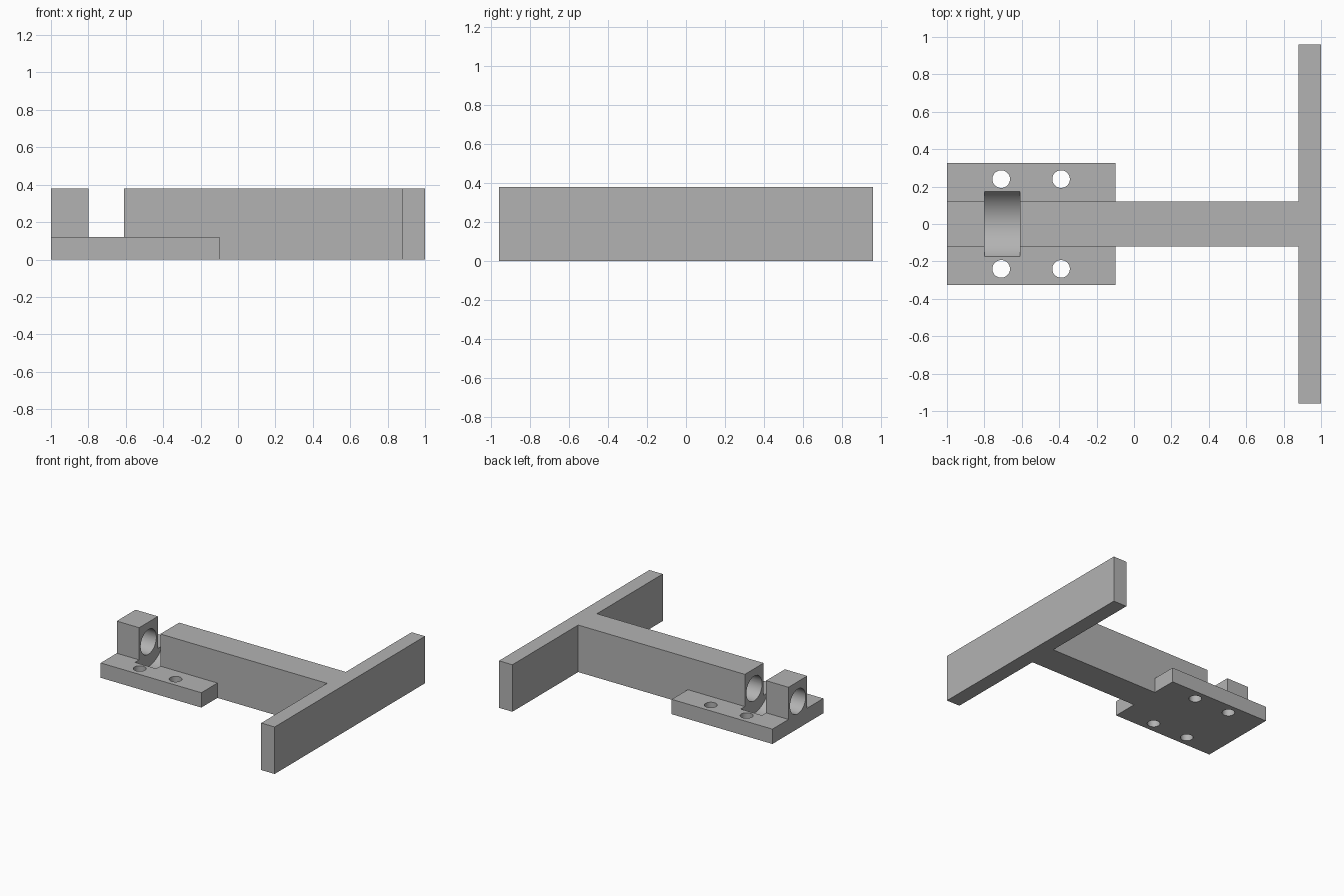
import bpy, math

if "Cube" in bpy.data.objects:
    bpy.data.objects.remove(bpy.data.objects["Cube"])

grey = bpy.data.materials.new("plain grey")
grey.diffuse_color = (0.45, 0.45, 0.45, 1)
grey.use_nodes = True
grey.node_tree.nodes["Principled BSDF"].inputs["Base Color"].default_value = grey.diffuse_color


def box(name, x0, x1, y0, y1, z0, z1):
    bpy.ops.mesh.primitive_cube_add(size=1, location=((x0 + x1) / 2, (y0 + y1) / 2, (z0 + z1) / 2))
    ob = bpy.context.object
    ob.name = name
    ob.scale = (x1 - x0, y1 - y0, z1 - z0)
    bpy.ops.object.transform_apply(location=True, rotation=False, scale=True)
    ob.data.materials.append(grey)
    return ob


def cylinder(name, r, length, loc, along_x=False):
    bpy.ops.mesh.primitive_cylinder_add(vertices=64, radius=r, depth=length, location=loc,
                                        rotation=(0, math.pi / 2 if along_x else 0, 0))
    ob = bpy.context.object
    ob.name = name
    ob.data.materials.append(grey)
    return ob


def combine(target, tool, operation):
    bpy.context.view_layer.objects.active = target
    mod = target.modifiers.new(operation, 'BOOLEAN')
    mod.object, mod.operation, mod.solver = tool, operation, 'EXACT'
    bpy.ops.object.modifier_apply(modifier=mod.name)
    bpy.data.objects.remove(tool)


# T-shaped arm standing on a mounting plate
body = box("bracket", -1, 0.94, -0.12, 0.12, 0, 0.38)
combine(body, box("cross_bar", 0.88, 1, -0.96, 0.96, 0, 0.38), 'UNION')
combine(body, box("mounting_plate", -1, -0.1, -0.325, 0.325, 0, 0.12), 'UNION')

# Gap across the arm with a round-bottomed pocket in the plate
AXIS_Z = 0.22
combine(body, box("gap_cutter", -0.8, -0.61, -0.16, 0.16, AXIS_Z, 0.5), 'DIFFERENCE')
combine(body, cylinder("pocket_cutter", 0.2, 0.19, (-0.705, 0, AXIS_Z), True), 'DIFFERENCE')

# Bore along the arm
combine(body, cylinder("bore_cutter", 0.1, 1.0, (-0.6, 0, AXIS_Z), True), 'DIFFERENCE')

# Screw holes
for x in (-0.71, -0.39):
    for y in (-0.24, 0.24):
        combine(body, cylinder("screw_cutter", 0.047, 0.4, (x, y, 0.1)), 'DIFFERENCE')

bpy.ops.object.select_all(action='DESELECT')
body.select_set(True)
bpy.context.view_layer.objects.active = body
bpy.ops.object.shade_smooth_by_angle(angle=math.radians(30))
